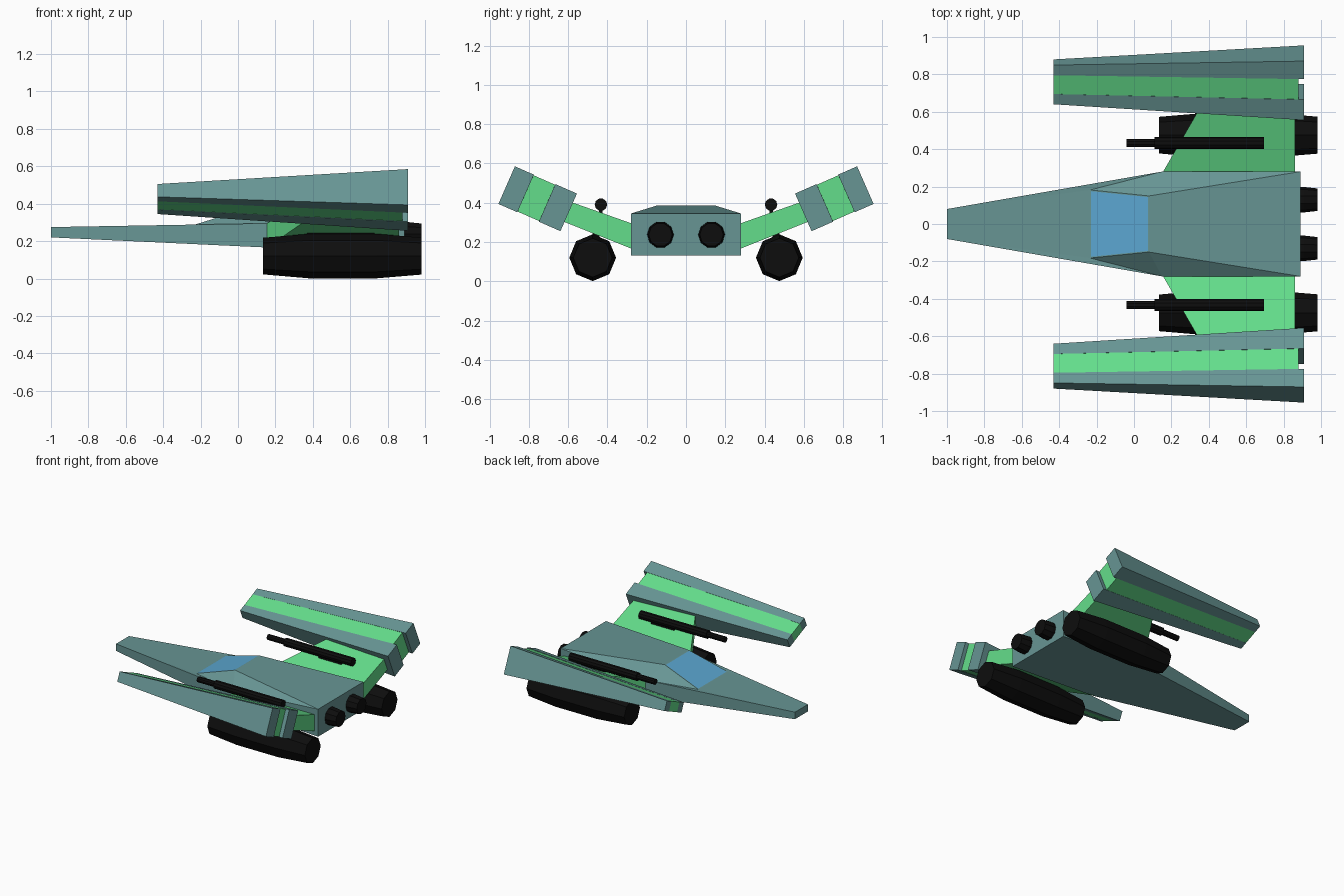
import bpy, bmesh, math
from mathutils import Vector

if "Cube" in bpy.data.objects:
    bpy.data.objects.remove(bpy.data.objects["Cube"])


def material(name, rgb):
    m = bpy.data.materials.new(name)
    m.diffuse_color = (*rgb, 1)
    m.use_nodes = True
    m.node_tree.nodes["Principled BSDF"].inputs["Base Color"].default_value = m.diffuse_color
    return m


SLATE = material("slate hull", (0.135, 0.30, 0.295))
GREEN = material("green panel", (0.127, 0.73, 0.26))
BLUE = material("blue glass", (0.105, 0.38, 0.63))
BLACK = material("black metal", (0.004, 0.004, 0.004))


def finish(bm, name, *mats):
    bmesh.ops.recalc_face_normals(bm, faces=bm.faces)
    me = bpy.data.meshes.new(name)
    bm.to_mesh(me)
    bm.free()
    for m in mats:
        me.materials.append(m)
    ob = bpy.data.objects.new(name, me)
    bpy.context.collection.objects.link(ob)
    return ob


def loft(name, rings, mat):
    """Skin matching rings of points and cap both ends."""
    bm = bmesh.new()
    vs = [[bm.verts.new(p) for p in r] for r in rings]
    for a, b in zip(vs, vs[1:]):
        for i in range(len(a)):
            j = (i + 1) % len(a)
            bm.faces.new((a[i], a[j], b[j], b[i]))
    bm.faces.new(vs[0])
    bm.faces.new(vs[-1])
    return finish(bm, name, mat)


def turned(name, y, z, stations, sides, mat):
    """Round body along x from (x, radius) stations."""
    rings = [[(x, y + r * math.cos(2 * math.pi * k / sides),
               z + r * math.sin(2 * math.pi * k / sides)) for k in range(sides)]
             for x, r in stations]
    return loft(name, rings, mat)


def box(name, x0, x1, y0, y1, z0, z1, mat):
    return loft(name, [[(x, y0, z0), (x, y1, z0), (x, y1, z1), (x, y0, z1)]
                       for x in (x0, x1)], mat)


# Fuselage: wedge hull with raised faceted deck and canopy
bm = bmesh.new()
points = {"nose_low": (-1, .08, .22), "nose": (-1, .08, .275),
          "mid_low": (.15, .28, .166), "mid": (.15, .28, .295),
          "rear_low": (.89, .28, .13), "rear": (.89, .28, .345),
          "glass": (-.235, .182, .287), "deck": (.08, .15, .385)}
R = {k: bm.verts.new(p) for k, p in points.items()}
L = {k: bm.verts.new((p[0], -p[1], p[2])) for k, p in points.items()}
for V in (R, L):
    for f in (("nose_low", "mid_low", "mid", "nose"), ("mid_low", "rear_low", "rear", "mid"),
              ("nose", "mid", "glass"), ("glass", "mid", "deck"), ("deck", "mid", "rear")):
        bm.faces.new([V[k] for k in f])
for a, b in (("nose_low", "nose"), ("nose", "glass"), ("deck", "rear"), ("rear", "rear_low"),
             ("nose_low", "mid_low"), ("mid_low", "rear_low")):
    bm.faces.new((R[a], R[b], L[b], L[a]))
canopy = bm.faces.new((R["glass"], R["deck"], L["deck"], L["glass"]))
bmesh.ops.recalc_face_normals(bm, faces=bm.faces)
bmesh.ops.inset_region(bm, faces=[canopy], thickness=.009, depth=0)
canopy.material_index = 1
finish(bm, "fuselage", SLATE, BLUE)

# Outer wing fins: tilted, tapered sandwich of three slabs
TILT = math.radians(23.7)


def fin_slab(name, s, front, rear, mat):
    """front / rear = (x, inner u, outer u, half height) in the tilted section."""
    rings = []
    for x, u0, u1, h in (front, rear):
        t = (x + .43) / 1.34
        cy, cz = .76 - .005 * t, .425 - .005 * t
        rings.append([(x, s * (cy + u * math.cos(TILT) - v * math.sin(TILT)),
                       cz + u * math.sin(TILT) + v * math.cos(TILT))
                      for u, v in ((u0, -h), (u1, -h), (u1, h), (u0, h))])
    loft(name, rings, mat)


for s, side in ((1, "right"), (-1, "left")):
    fin_slab(side + "_fin_outer", s, (-.43, .055, .1145, .0375), (.91, .067, .1725, .1045), SLATE)
    fin_slab(side + "_fin_inner", s, (-.43, -.1145, -.055, .0375), (.91, -.1725, -.0525, .1045), SLATE)
    fin_slab(side + "_fin_core", s, (-.43, -.055, .055, .037), (.88, -.0525, .067, .101), GREEN)

    # Inner wing panel
    loft(side + "_wing",
         [[(.15, s * .27, .163), (.86, s * .27, .163), (.86, s * .27, .292), (.15, s * .27, .292)],
          [(.375, s * .66, .318), (.86, s * .66, .318), (.86, s * .66, .43), (.375, s * .66, .43)]],
         GREEN)

    # Engine pod under the wing, with its pylon
    turned(side + "_engine_pod", s * .475, .12,
           [(.135, .098), (.38, .119), (.74, .119), (.98, .099)], 8, BLACK)
    box(side + "_pod_pylon", .37, .73, s * .44, s * .475, .19, .26, BLACK)

    # Gun above the wing, with its post
    turned(side + "_gun", s * .433, .39,
           [(-.04, .022), (.11, .022), (.11, .032), (.695, .032)], 10, BLACK)
    box(side + "_gun_post", .4, .6, s * .424, s * .442, .32, .38, BLACK)

    # Rear nozzle
    turned(side + "_nozzle", s * .13, .237, [(.85, .068), (.91, .068), (.98, .06)], 10, BLACK)
